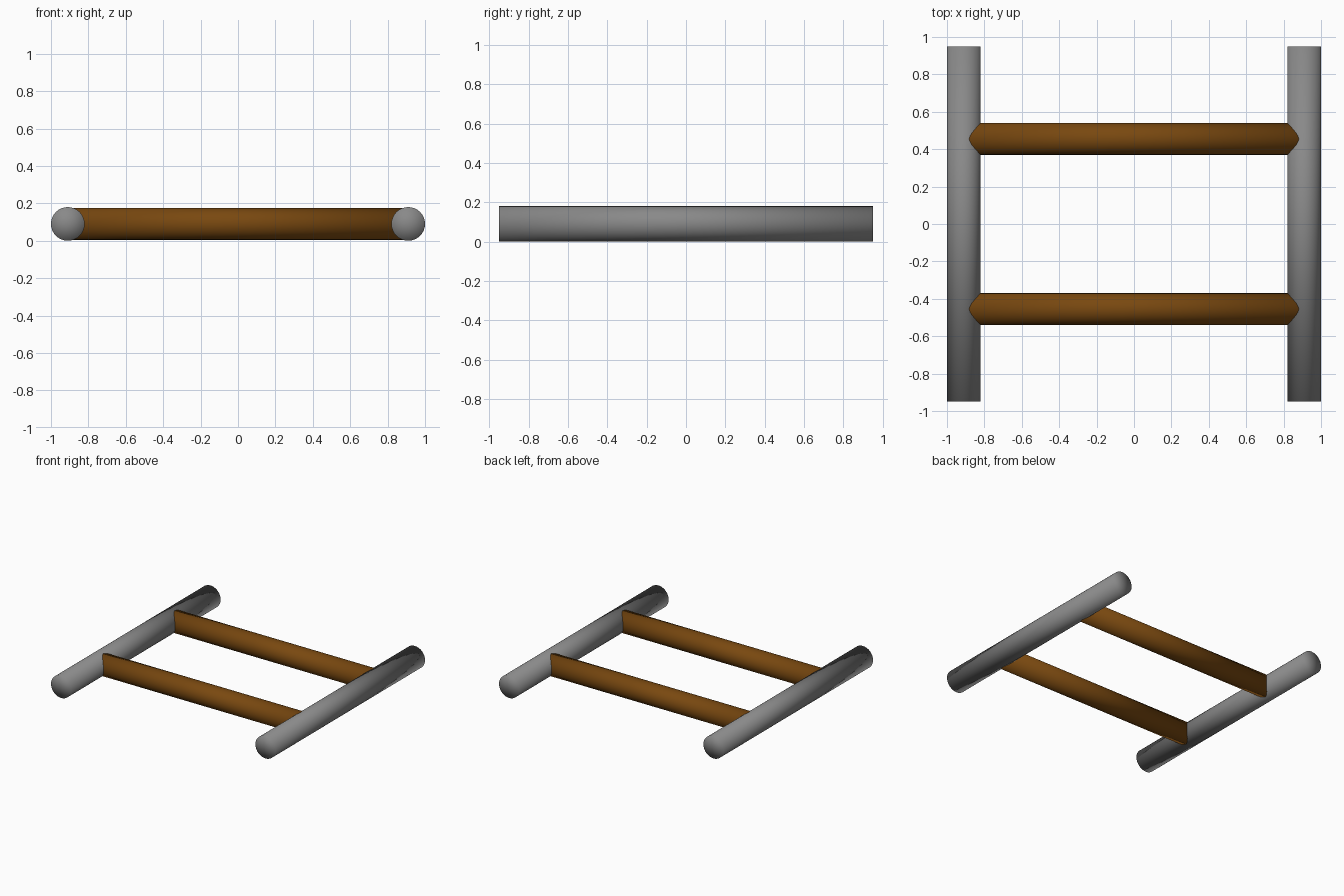
import bpy
import math

if "Cube" in bpy.data.objects:
    bpy.data.objects.remove(bpy.data.objects["Cube"])


def material(name, rgb):
    m = bpy.data.materials.new(name)
    m.diffuse_color = (*rgb, 1.0)
    m.use_nodes = True
    m.node_tree.nodes["Principled BSDF"].inputs["Base Color"].default_value = m.diffuse_color
    return m


def rod(name, radius, length, location, rotation, mat):
    bpy.ops.mesh.primitive_cylinder_add(
        vertices=32, radius=radius, depth=length, end_fill_type='TRIFAN',
        location=location, rotation=rotation)
    ob = bpy.context.object
    ob.name = name
    ob.data.materials.append(mat)
    bpy.ops.object.shade_smooth()
    return ob


grey = material("grey metal", (0.25, 0.25, 0.25))
brown = material("brown wood", (0.19, 0.065, 0.005))

RAIL_R = 0.09
RAIL_X = 0.91

# Side rails, running front to back
for side, x in (("left", -RAIL_X), ("right", RAIL_X)):
    rod(side + "_rail", RAIL_R, 1.9, (x, 0, RAIL_R), (math.pi / 2, 0, 0), grey)

# Rungs, slightly thinner, ending inside the rails
for end, y in (("front", -0.455), ("back", 0.455)):
    rod(end + "_rung", 0.085, 2 * RAIL_X, (0, y, RAIL_R), (0, math.pi / 2, 0), brown)
